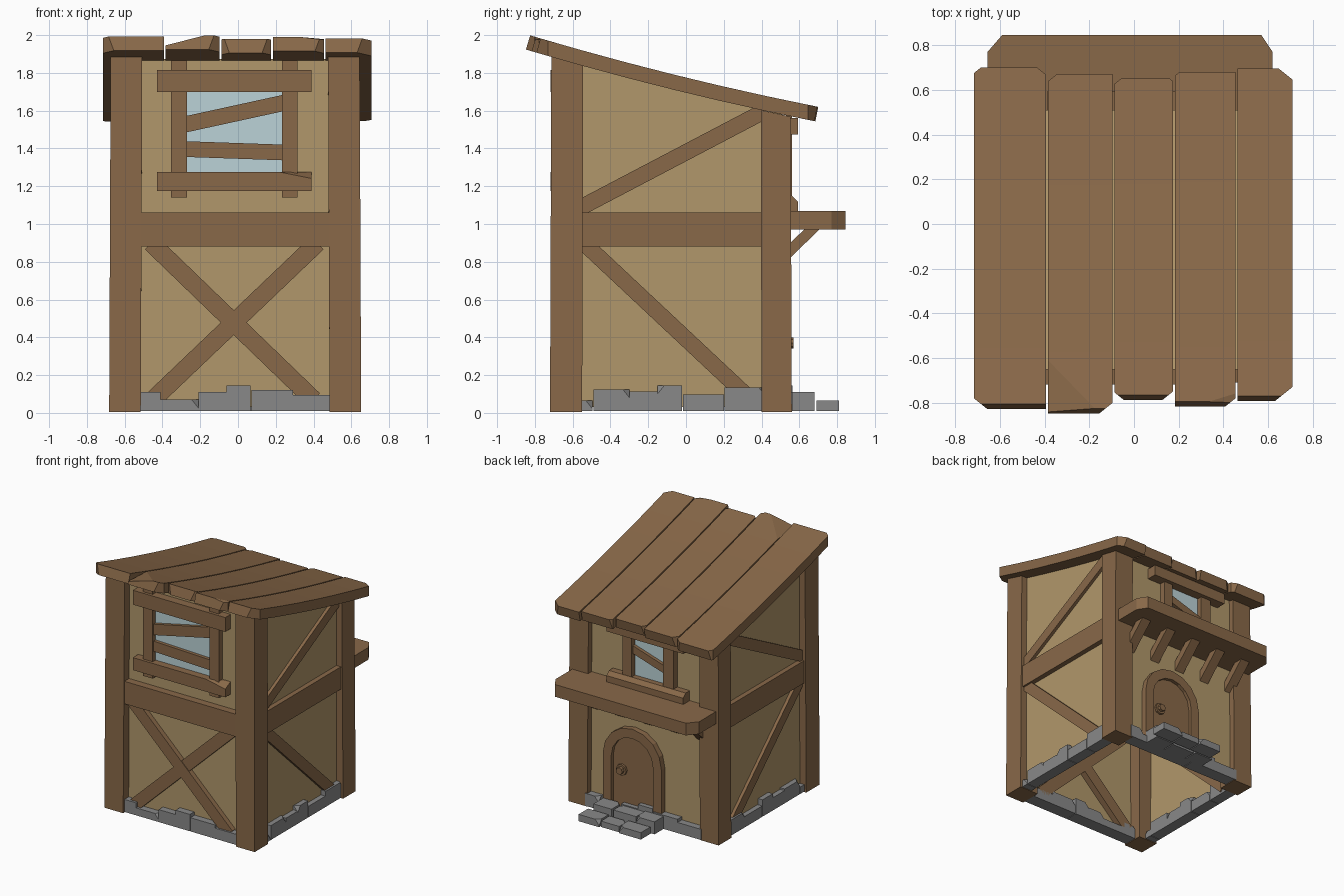
import bpy, bmesh, math, random
from mathutils import Vector

if "Cube" in bpy.data.objects:
    bpy.data.objects.remove(bpy.data.objects["Cube"])

random.seed(4)
CX = -0.015                      # centre line of the house


def material(name, rgb):
    m = bpy.data.materials.new(name)
    m.diffuse_color = (*rgb, 1)
    m.use_nodes = True
    m.node_tree.nodes["Principled BSDF"].inputs["Base Color"].default_value = m.diffuse_color
    return m


WOOD = material("brown wood", (0.25, 0.14, 0.066))
PLASTER = material("tan plaster", (0.44, 0.31, 0.145))
STONE = material("grey stone", (0.25, 0.25, 0.25))
GLASS = material("pale blue glass", (0.50, 0.65, 0.68))


def prism(name, pts, axis, a, b, mat, chips=(), open_bottom=False):
    """Extrude a 2D outline along an axis; each chip is (point, outward normal)."""
    put = {"x": lambda p, t: (t, p[0], p[1]),
           "y": lambda p, t: (p[0], t, p[1]),
           "z": lambda p, t: (p[0], p[1], t)}[axis]
    bm = bmesh.new()
    lo = [bm.verts.new(put(p, a)) for p in pts]
    hi = [bm.verts.new(put(p, b)) for p in pts]
    n = len(pts)
    bm.faces.new(lo)
    bm.faces.new(hi[::-1])
    for i in range(n):
        j = (i + 1) % n
        bm.faces.new((lo[i], hi[i], hi[j], lo[j]))
    bmesh.ops.recalc_face_normals(bm, faces=bm.faces)
    for co, no in chips:
        bmesh.ops.bisect_plane(bm, geom=bm.verts[:] + bm.edges[:] + bm.faces[:],
                               plane_co=co, plane_no=no, clear_outer=True)
        bmesh.ops.holes_fill(bm, edges=[e for e in bm.edges if e.is_boundary])
    bmesh.ops.recalc_face_normals(bm, faces=bm.faces)
    if open_bottom:
        bm.normal_update()
        low = [f for f in bm.faces if f.normal.z < -0.9]
        bmesh.ops.delete(bm, geom=low, context="FACES")
    me = bpy.data.meshes.new(name)
    bm.to_mesh(me)
    bm.free()
    me.materials.append(mat)
    ob = bpy.data.objects.new(name, me)
    bpy.context.collection.objects.link(ob)
    return ob


def box(name, x0, x1, y0, y1, z0, z1, mat, chips=()):
    return prism(name, [(x0, y0), (x1, y0), (x1, y1), (x0, y1)], "z", z0, z1, mat, chips)


def bar(name, p, q, width, axis, a, b, mat=WOOD):
    """Straight plank from p to q in a wall plane."""
    p, q = Vector(p), Vector(q)
    d = (q - p).normalized()
    n = Vector((-d.y, d.x)) * width / 2
    return prism(name, [p + n, q + n, q - n, p - n], axis, a, b, mat)


def roof_top(y):
    return 1.775 - 0.244 * y + 0.0324 * y * y


def roof_under(y):
    return roof_top(y) - 0.08


# Plaster shell, open at the bottom
ys = [-0.65 + 1.16 * i / 6 for i in range(7)]
prism("plaster_walls", [(-0.65, 0.03)] + [(y, roof_under(y) + 0.005) for y in ys] + [(0.51, 0.03)],
      "x", CX - 0.61, CX + 0.61, PLASTER, open_bottom=True)

# Corner posts, side beams and side braces, mirrored left and right
for side, s in (("left", -1), ("right", 1)):
    for end, y0, y1 in (("front", -0.72, -0.55), ("back", 0.40, 0.56)):
        post = prism(f"{side}_{end}_post",
                     [(y0, 0.005), (y1, 0.005), (y1, roof_under(y1)), (y0, roof_under(y0))],
                     "x", CX + s * 0.50, CX + s * 0.667, WOOD)
        for v in post.data.vertices:
            if v.co.z > 1:
                v.co.x -= s * 0.008
                v.co.y *= 0.99
    a, b = CX + s * 0.55, CX + s * 0.635
    prism(f"{side}_beam", [(-0.6, 0.88), (0.45, 0.88), (0.45, 1.06), (-0.6, 1.06)],
          "x", a, CX + s * 0.65, WOOD)
    bar(f"{side}_lower_brace", (-0.56, 0.917), (0.36, 0.055), 0.085, "x", a, b)
    bar(f"{side}_upper_brace", (-0.60, 1.065), (0.42, 1.60), 0.085, "x", a, b)

# Front beam and crossed braces
box("front_beam", -0.55, 0.52, -0.71, -0.6, 0.88, 1.06, WOOD)
bar("front_brace_a", (-0.46, 0.90), (0.40, 0.07), 0.095, "y", -0.69, -0.6)
bar("front_brace_b", (0.42, 0.90), (-0.45, 0.07), 0.095, "y", -0.685, -0.6)

# Roof planks: x left, x right, y front, y back, plan corner cuts (fl, fr, bl, br)
planks = [(-0.715, -0.393, -0.805, 0.70, (0.03, 0, 0.03, 0.04)),
          (-0.385, -0.097, -0.825, 0.67, (0, 0.03, 0.04, 0)),
          (-0.088, 0.175, -0.765, 0.65, (0.015, 0.02, 0.03, 0.015)),
          (0.184, 0.455, -0.795, 0.68, (0, 0.02, 0.02, 0)),
          (0.464, 0.708, -0.77, 0.695, (0, 0.05, 0, 0.06))]
for k, (x0, x1, y0, y1, cuts) in enumerate(planks):
    top, low = [], []
    for i in range(7):
        y = y0 + (y1 - y0) * i / 6
        n = Vector((0.244 - 0.0648 * y, 1)).normalized() * 0.078
        p = Vector((y, roof_top(y)))
        top.append(p)
        low.append(p - n)
    chips = []
    corners = ((x0, y0, -1, -1), (x1, y0, 1, -1), (x0, y1, -1, 1), (x1, y1, 1, 1))
    for c, (x, y, sx, sy) in zip(cuts, corners):
        if c:
            chips.append(((x - sx * c, y, 0), (sx * 0.8, sy, 0)))
    if k == 1:      # big broken corner
        a, b, c = Vector((-0.385, -0.61, 1.936)), Vector((-0.18, -0.82, 1.997)), Vector((-0.385, -0.83, 1.945))
        no = (b - a).cross(c - a)
        chips.append((a, no if no.z > 0 else -no))
    if k == 3:      # slightly worn edge
        chips.append(((0.33, -0.795, 1.99), (0.12, -0.1, 1)))
    prism(f"roof_plank_{k + 1}", top + low[::-1], "x", x0, x1, WOOD, chips)

# Front window
box("front_window_glass", -0.30, 0.26, -0.658, -0.649, 1.24, 1.74, GLASS)
for side, x0, x1 in (("left", -0.355, -0.27), ("right", 0.232, 0.316)):
    box(f"front_window_{side}_upright", x0, x1, -0.695, -0.64, 1.14, 1.865, WOOD)
box("front_window_top_board", -0.43, 0.39, -0.718, -0.64, 1.70, 1.815, WOOD)
box("front_window_sill", -0.43, 0.39, -0.718, -0.64, 1.175, 1.275, WOOD,
    [((0.22, -0.718, 1.275), (0.2, -0.5, 1))])
bar("front_window_slat_upper", (-0.29, 1.525), (0.26, 1.645), 0.085, "y", -0.685, -0.64)
bar("front_window_slat_lower", (-0.29, 1.397), (0.26, 1.378), 0.083, "y", -0.685, -0.64)

# Back window
box("back_window_glass", -0.22, 0.12, 0.509, 0.518, 1.13, 1.52, GLASS)
for side, x0, x1 in (("left", -0.28, -0.19), ("right", 0.09, 0.17)):
    box(f"back_window_{side}_upright", x0, x1, 0.50, 0.56, 1.07, 1.575, WOOD)
box("back_window_top_board", -0.39, 0.29, 0.50, 0.592, 1.475, 1.56, WOOD)
box("back_window_sill", -0.39, 0.29, 0.50, 0.592, 1.07, 1.15, WOOD,
    [((0, 0.592, 1.12), (0, 1, 1))])
bar("back_window_slat", (-0.21, 1.27), (0.11, 1.37), 0.06, "y", 0.50, 0.545)

# Awning over the door with brackets
prism("awning_board", [(-0.655, 0.5), (0.62, 0.5), (0.62, 0.77), (0.57, 0.845), (-0.59, 0.845), (-0.655, 0.77)],
      "z", 0.972, 1.07, WOOD)
for i in range(5):
    x = -0.50 + 0.242 * i
    prism(f"awning_bracket_{i + 1}", [(0.5, 0.77), (0.71, 0.975), (0.63, 0.975), (0.5, 0.85)],
          "x", x - 0.04, x + 0.04, WOOD)


# Arched door, frame and knob
def arch(r, z0, spring, cx=0.09):
    return ([(cx + r, z0)] + [(cx + r * math.cos(t), spring + r * math.sin(t))
            for t in (math.pi * i / 8 for i in range(9))] + [(cx - r, z0)])


prism("door_frame", arch(0.26, 0.06, 0.47) + arch(0.185, 0.06, 0.47)[::-1], "y", 0.49, 0.555, WOOD)
prism("door", arch(0.19, 0.06, 0.47), "y", 0.49, 0.528, WOOD)
for name, r, y1 in (("knob_plate", 0.045, 0.545), ("knob", 0.028, 0.57)):
    prism("door_" + name, [(0.195 + r * math.cos(math.pi * i / 4), 0.37 + r * math.sin(math.pi * i / 4))
                           for i in range(8)], "y", 0.52, y1, WOOD)


# Foundation stones along the four walls
def chipped(x0, x1, y0, y1, h, name):
    sx, sy = random.choice((-1, 1)), random.choice((-1, 1))
    cx, cy = (x1 if sx > 0 else x0), (y1 if sy > 0 else y0)
    box(name, x0, x1, y0, y1, 0.01, h, STONE, [((cx - sx * 0.035, cy, h), (sx, sy, 0.8))])


front = [(-0.53, -0.41, .11), (-0.41, -0.21, .07), (-0.21, -0.06, .11),
         (-0.06, 0.067, .145), (0.072, 0.29, .12), (0.29, 0.50, .095)]
flank = [(-0.57, -0.495, .065), (-0.49, -0.30, .125), (-0.30, -0.15, .112),
         (-0.15, -0.02, .145), (-0.015, 0.20, .098), (0.205, 0.42, .135)]
for i, (a, b, h) in enumerate(front):
    chipped(a, b, -0.705, -0.60, h, f"front_stone_{i + 1}")
    chipped(2 * CX - b, 2 * CX - a, 0.46, 0.565, h, f"back_stone_{i + 1}")
for i, (a, b, h) in enumerate(flank):
    chipped(CX + 0.56, CX + 0.65, a, b, h, f"right_stone_{i + 1}")
    chipped(CX - 0.65, CX - 0.56, a, b, h, f"left_stone_{i + 1}")

# Door steps
for row, (y0, y1, h, xs) in enumerate(((0.69, 0.81, 0.065, (-0.17, 0.03, 0.20, 0.39)),
                                       (0.55, 0.68, 0.11, (-0.20, -0.03, 0.18, 0.35)))):
    for i in range(3):
        chipped(xs[i] + 0.004, xs[i + 1] - 0.004, y0, y1 - 0.012 * (i % 2), h - 0.008 * (i % 2),
                f"step_{row + 1}_stone_{i + 1}")
